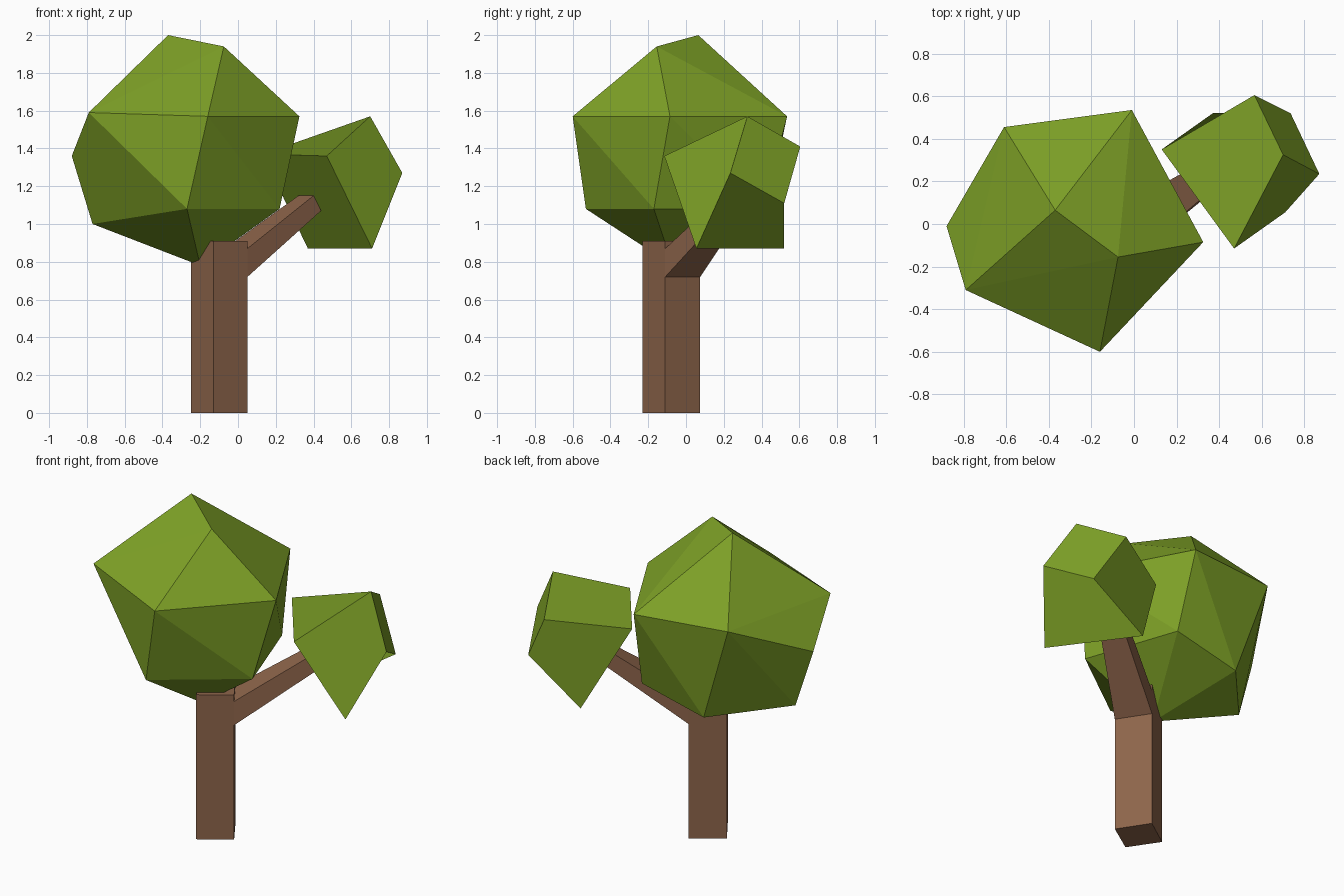
import bpy, bmesh

if "Cube" in bpy.data.objects:
    bpy.data.objects.remove(bpy.data.objects["Cube"])


def material(name, rgb):
    m = bpy.data.materials.new(name)
    m.diffuse_color = (*rgb, 1)
    m.use_nodes = True
    m.node_tree.nodes["Principled BSDF"].inputs["Base Color"].default_value = m.diffuse_color
    return m


def finish(name, bm, mat):
    bmesh.ops.recalc_face_normals(bm, faces=bm.faces)
    me = bpy.data.meshes.new(name)
    bm.to_mesh(me)
    bm.free()
    me.materials.append(mat)
    ob = bpy.data.objects.new(name, me)
    bpy.context.collection.objects.link(ob)
    return ob


def loft_box(name, ring_a, ring_b, mat):
    """Six-sided block between two four-point rings."""
    bm = bmesh.new()
    a = [bm.verts.new(p) for p in ring_a]
    b = [bm.verts.new(p) for p in ring_b]
    bm.faces.new(a)
    bm.faces.new(b)
    for i in range(4):
        j = (i + 1) % 4
        bm.faces.new((a[i], a[j], b[j], b[i]))
    return finish(name, bm, mat)


leaf = material("leaf_green", (0.21, 0.36, 0.02))
bark = material("bark_brown", (0.27, 0.13, 0.07))

# Trunk: square post turned about the vertical
square = [(-0.13, -0.23), (0.05, -0.11), (-0.07, 0.075), (-0.25, -0.05)]
loft_box("trunk", [(x, y, 0) for x, y in square],
         [(x, y, 0.91) for x, y in square], bark)

# Branch: tapered block rising from one trunk side
loft_box("branch",
         [(0.05, -0.11, 0.72), (0.05, -0.11, 0.87), (-0.07, 0.075, 0.87), (-0.07, 0.075, 0.72)],
         [(0.44, 0.21, 1.07), (0.40, 0.19, 1.15), (0.32, 0.29, 1.15), (0.36, 0.31, 1.07)], bark)

# Small crown: skewed cube, upper ring then lower ring
loft_box("small_crown",
         [(0.13, 0.35, 1.37), (0.565, 0.605, 1.41), (0.70, 0.325, 1.57), (0.47, -0.115, 1.36)],
         [(0.37, 0.52, 0.87), (0.735, 0.52, 1.11), (0.87, 0.235, 1.27), (0.71, 0.055, 0.87)], leaf)

# Large crown: faceted convex boulder
points = [(-0.37, 0.065, 2.0), (-0.075, -0.155, 1.94),
          (-0.61, 0.455, 1.59), (-0.01, 0.535, 1.57), (0.325, -0.085, 1.57),
          (-0.16, -0.60, 1.57), (-0.79, -0.31, 1.59), (-0.88, -0.01, 1.36),
          (-0.27, -0.53, 1.08), (0.22, -0.17, 1.08), (0.02, 0.41, 1.08),
          (-0.41, 0.41, 0.98), (-0.77, 0.01, 1.0), (-0.20, -0.07, 0.78)]
bm = bmesh.new()
for p in points:
    bm.verts.new(p)
bmesh.ops.convex_hull(bm, input=bm.verts)
finish("large_crown", bm, leaf)
